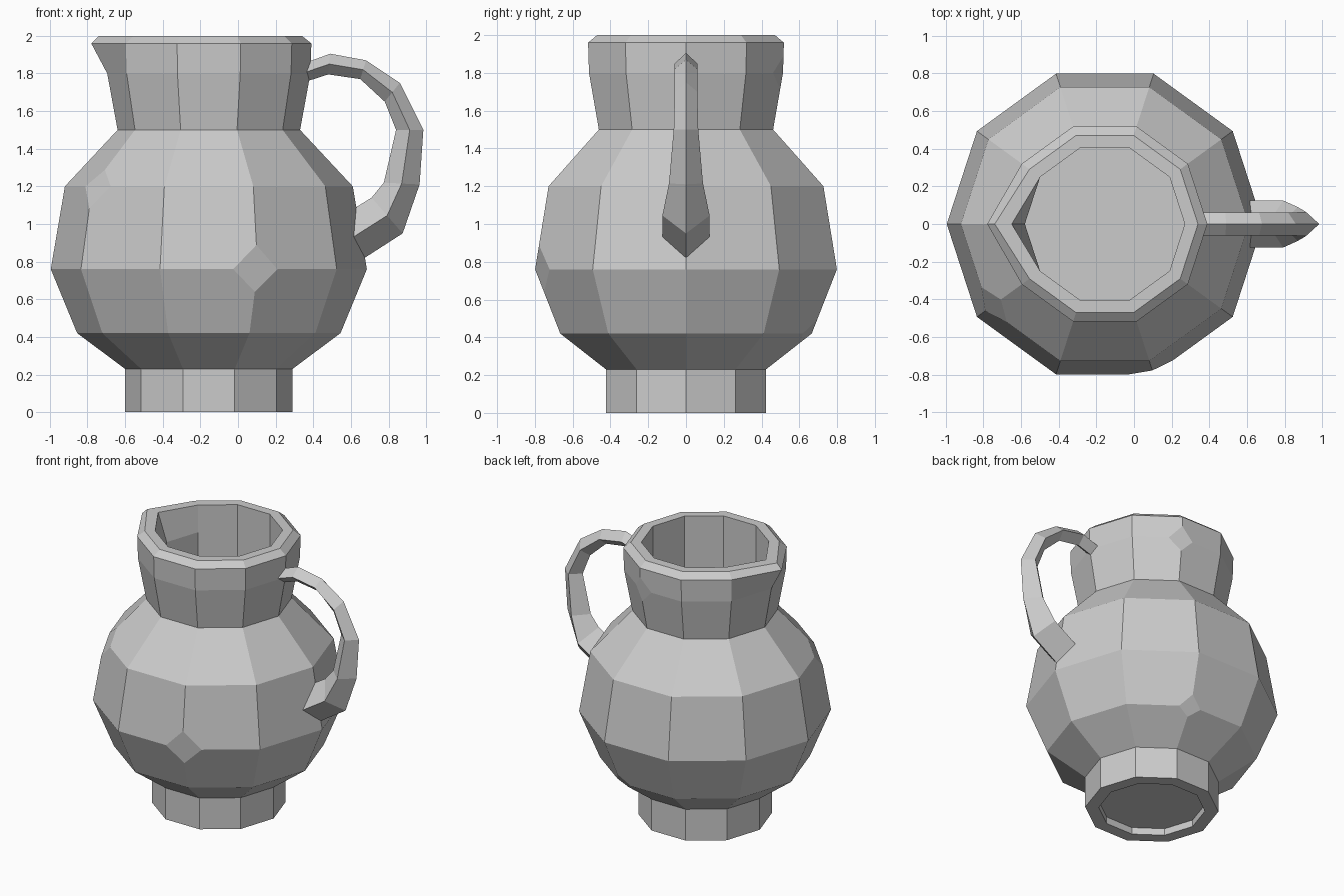
import bpy, bmesh, math
from mathutils import Vector

old = bpy.data.objects.get("Cube")
if old:
    bpy.data.objects.remove(old, do_unlink=True)

SIDES = 10
AXIS_X = -0.155

clay = bpy.data.materials.new("grey_clay")
clay.use_nodes = True
colour = (0.6, 0.6, 0.6, 1)
clay.diffuse_color = colour
clay.node_tree.nodes["Principled BSDF"].inputs["Base Color"].default_value = colour


def bridge(bm, rings):
    """Join successive rings of vertices with quads and cap both ends."""
    for a, b in zip(rings, rings[1:]):
        n = len(a)
        for i in range(n):
            j = (i + 1) % n
            bm.faces.new((a[i], a[j], b[j], b[i]))
    bm.faces.new(rings[0][::-1])
    bm.faces.new(rings[-1])


def finish(bm, name):
    bmesh.ops.recalc_face_normals(bm, faces=bm.faces)
    mesh = bpy.data.meshes.new(name)
    bm.to_mesh(mesh)
    bm.free()
    mesh.materials.append(clay)
    obj = bpy.data.objects.new(name, mesh)
    bpy.context.collection.objects.link(obj)
    return obj


# Jug body: radius, height and how far the pouring lip is pulled out
profile = [
    (0.355, 0.05, 0), (0.355, 0, 0), (0.445, 0, 0), (0.445, 0.23, 0),
    (0.70, 0.42, 0), (0.84, 0.76, 0), (0.765, 1.2, 0), (0.485, 1.5, 0),
    (0.54, 1.8, 0), (0.545, 1.96, 0.08), (0.495, 2.0, 0.09),
    (0.425, 2.0, 0.07), (0.425, 1.8, 0), (0.425, 0.28, 0),
]
bm = bmesh.new()
rings = []
for r, z, lip in profile:
    ring = []
    for i in range(SIDES):
        a = math.tau * i / SIDES
        pull = lip if i == SIDES // 2 else 0
        ring.append(bm.verts.new((AXIS_X + r * math.cos(a) - pull, r * math.sin(a), z)))
    rings.append(ring)
bridge(bm, rings)

# Worn chips: cut single corners off the body
for level, corner, size in [(5, 8, 0.13), (6, 6, 0.12), (8, 2, 0.09), (4, 2, 0.08)]:
    bmesh.ops.bevel(bm, geom=[rings[level][corner]], offset=size,
                    affect='VERTICES', segments=1, profile=0.5)
finish(bm, "jug_body")

# Handle: diamond section given by outer ridge, inner ridge and half width
sections = [
    ((0.34, 1.85), (0.34, 1.75), 0.06),
    ((0.49, 1.905), (0.48, 1.795), 0.06),
    ((0.68, 1.87), (0.65, 1.77), 0.06),
    ((0.86, 1.75), (0.78, 1.65), 0.06),
    ((0.985, 1.5), (0.84, 1.5), 0.065),
    ((0.965, 1.21), (0.775, 1.22), 0.09),
    ((0.875, 0.95), (0.71, 1.14), 0.125),
    ((0.58, 0.76), (0.58, 1.06), 0.125),
]
bm = bmesh.new()
rings = []
for (ox, oz), (ix, iz), w in sections:
    outer, inner = Vector((ox, 0, oz)), Vector((ix, 0, iz))
    mid = (outer + inner) / 2
    side = Vector((0, w, 0))
    rings.append([bm.verts.new(p) for p in (outer, mid + side, inner, mid - side)])
bridge(bm, rings)
finish(bm, "handle")
